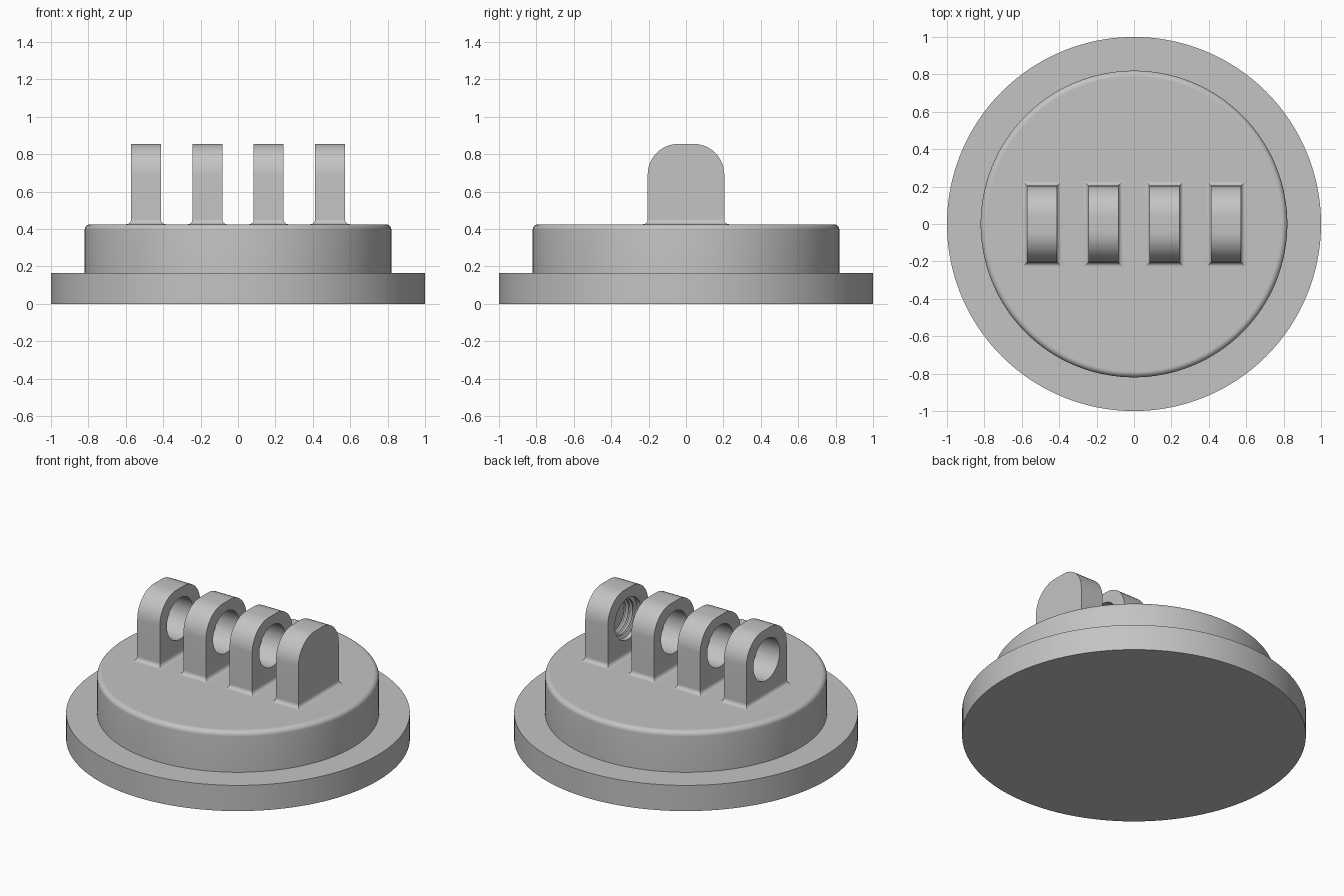
import bpy, bmesh
from math import sin, cos, pi
from mathutils import Vector

default = bpy.data.objects.get("Cube")
if default:
    bpy.data.objects.remove(default)

grey = bpy.data.materials.new("plain_grey")
grey.use_nodes = True
colour = (0.55, 0.55, 0.55, 1)
grey.diffuse_color = colour
grey.node_tree.nodes["Principled BSDF"].inputs["Base Color"].default_value = colour

DECK, TOP = 0.425, 0.855          # drum top and lug top
HALF_X, HALF_Y = 0.08, 0.205      # lug half sizes
CORNER, FILLET = 0.165, 0.025
HOLE_Z, HOLE_R = 0.66, 0.133


def loft(name, rings, caps=True):
    """Skin a list of equal-length point loops."""
    bm = bmesh.new()
    loops = [[bm.verts.new(p) for p in ring] for ring in rings]
    n = len(loops[0])
    for a, b in zip(loops, loops[1:]):
        for i in range(n):
            j = (i + 1) % n
            bm.faces.new((a[i], a[j], b[j], b[i]))
    if caps:
        bm.faces.new(loops[0][::-1])
        bm.faces.new(loops[-1])
        bmesh.ops.recalc_face_normals(bm, faces=bm.faces)
    mesh = bpy.data.meshes.new(name)
    bm.to_mesh(mesh)
    bm.free()
    obj = bpy.data.objects.new(name, mesh)
    bpy.context.collection.objects.link(obj)
    mesh.materials.append(grey)
    return obj


def activate(obj):
    bpy.ops.object.select_all(action='DESELECT')
    obj.select_set(True)
    bpy.context.view_layer.objects.active = obj


def smooth(obj):
    """Smooth the curved walls, keep the large caps flat."""
    activate(obj)
    bpy.ops.object.shade_smooth_by_angle(angle=pi / 6)
    for face in obj.data.polygons:
        if len(face.vertices) > 4:
            face.use_smooth = False


def circle(r, z, n=128):
    return [Vector((r * cos(2 * pi * i / n), r * sin(2 * pi * i / n), z)) for i in range(n)]


# Round base: wide flange and drum with a rounded rim
smooth(loft("base_flange", [circle(1, 0), circle(1, 0.165)]))
rim = 0.03
drum = [circle(0.82, 0.16)]
for k in range(9):
    a = k / 8 * pi / 2
    drum.append(circle(0.82 - rim + rim * cos(a), DECK - rim + rim * sin(a)))
smooth(loft("drum", drum))

# Bore cutter along x: plain through three lugs, ridged and blind in the last
profile = [(-0.7, HOLE_R), (0.44, HOLE_R)]
for k in range(3):
    x = 0.44 + 0.03 * k
    profile += [(x + 0.008, 0.113), (x + 0.018, 0.113), (x + 0.026, HOLE_R - 0.004)]
cutter = loft("bore_cutter", [[(x, p.x, HOLE_Z + p.y) for p in circle(r, 0, 64)]
                              for x, r in profile])
cutter.hide_render = True

# Lug outline with rounded shoulders
outline = [(-HALF_Y, DECK - 0.01), (HALF_Y, DECK - 0.01)]
for side, start in ((1, 0), (-1, pi / 2)):
    for k in range(13):
        a = start + k / 12 * pi / 2
        outline.append((side * (HALF_Y - CORNER) + CORNER * cos(a),
                        TOP - CORNER + CORNER * sin(a)))

names = ("right_outer", "right_inner", "left_inner", "left_outer")
for name, cx in zip(names, (-0.492, -0.164, 0.164, 0.492)):
    lug = loft(name + "_lug", [[(cx + s * HALF_X, y, z) for y, z in outline] for s in (-1, 1)])
    cut = lug.modifiers.new("bore", 'BOOLEAN')
    cut.operation, cut.solver, cut.object = 'DIFFERENCE', 'EXACT', cutter
    activate(lug)
    bpy.ops.object.modifier_apply(modifier=cut.name)
    smooth(lug)

    # Concave fillet with mitred corners around the foot
    rings = []
    for k in range(7):
        a = k / 6 * pi / 2
        out = FILLET * (1 - sin(a))
        z = DECK + FILLET * (1 - cos(a))
        rings.append([(cx + sx * (HALF_X + out), sy * (HALF_Y + out), z)
                      for sx, sy in ((-1, -1), (1, -1), (1, 1), (-1, 1))])
    smooth(loft(name + "_fillet", rings, caps=False))

bpy.data.objects.remove(cutter)
